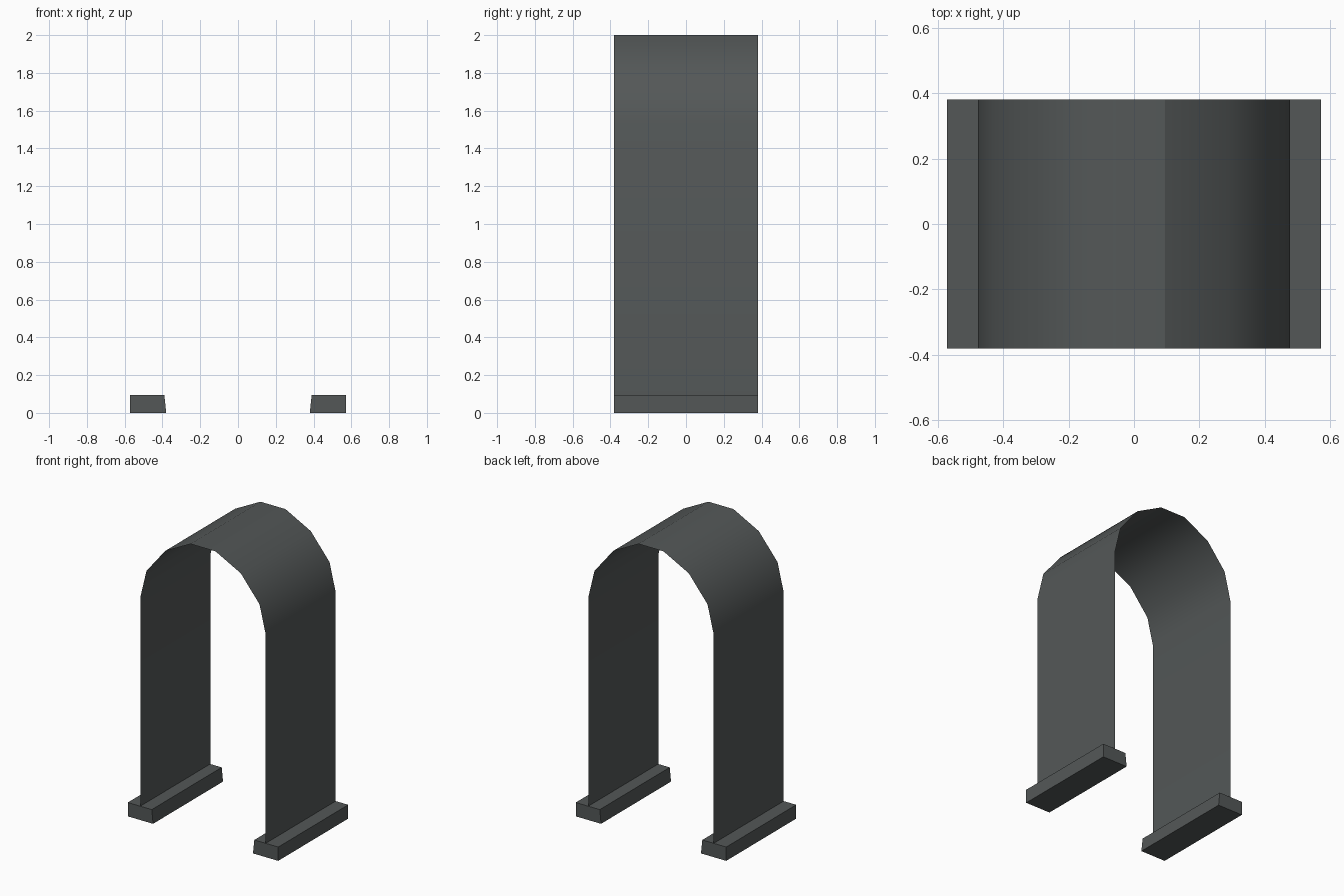
import bpy, bmesh

if "Cube" in bpy.data.objects:
    bpy.data.objects.remove(bpy.data.objects["Cube"])

D = 0.38      # half depth
FOOT = 0.095  # foot height

mat = bpy.data.materials.new("dark grey")
mat.diffuse_color = (0.088, 0.097, 0.097, 1)
mat.use_nodes = True
mat.node_tree.nodes["Principled BSDF"].inputs["Base Color"].default_value = mat.diffuse_color


def extrude_profile(name, pts, solid):
    """Sweep an x-z profile along y; solid closes it and caps both ends."""
    bm = bmesh.new()
    front = [bm.verts.new((x, -D, z)) for x, z in pts]
    back = [bm.verts.new((x, D, z)) for x, z in pts]
    n = len(pts)
    for i in range(n if solid else n - 1):
        j = (i + 1) % n
        bm.faces.new((front[i], front[j], back[j], back[i]))
    if solid:
        bm.faces.new(front)
        bm.faces.new(back[::-1])
        bmesh.ops.recalc_face_normals(bm, faces=bm.faces)
    me = bpy.data.meshes.new(name)
    bm.to_mesh(me)
    bm.free()
    me.materials.append(mat)
    ob = bpy.data.objects.new(name, me)
    bpy.context.collection.objects.link(ob)
    return ob


# Arch: a thin open sheet, straight legs and a seven-sided curved top
half = [(0.477, FOOT), (0.477, 1.53), (0.43, 1.725), (0.288, 1.90), (0.095, 2.0)]
profile = [(-x, z) for x, z in half] + half[::-1]
arch = extrude_profile("arch_sheet", profile, False)
for p in arch.data.polygons:
    p.use_smooth = True
# crease along the right edge of the crown
for e in arch.data.edges:
    a, b = (arch.data.vertices[i].co for i in e.vertices)
    if abs(a.x - 0.095) < 0.001 and abs(b.x - 0.095) < 0.001:
        e.use_edge_sharp = True

# Feet: long bars with a slightly slanted inner side
for side, s in (("left", -1), ("right", 1)):
    extrude_profile(side + "_foot", [(s * 0.38, 0), (s * 0.572, 0),
                                     (s * 0.572, FOOT), (s * 0.39, FOOT)], True)
